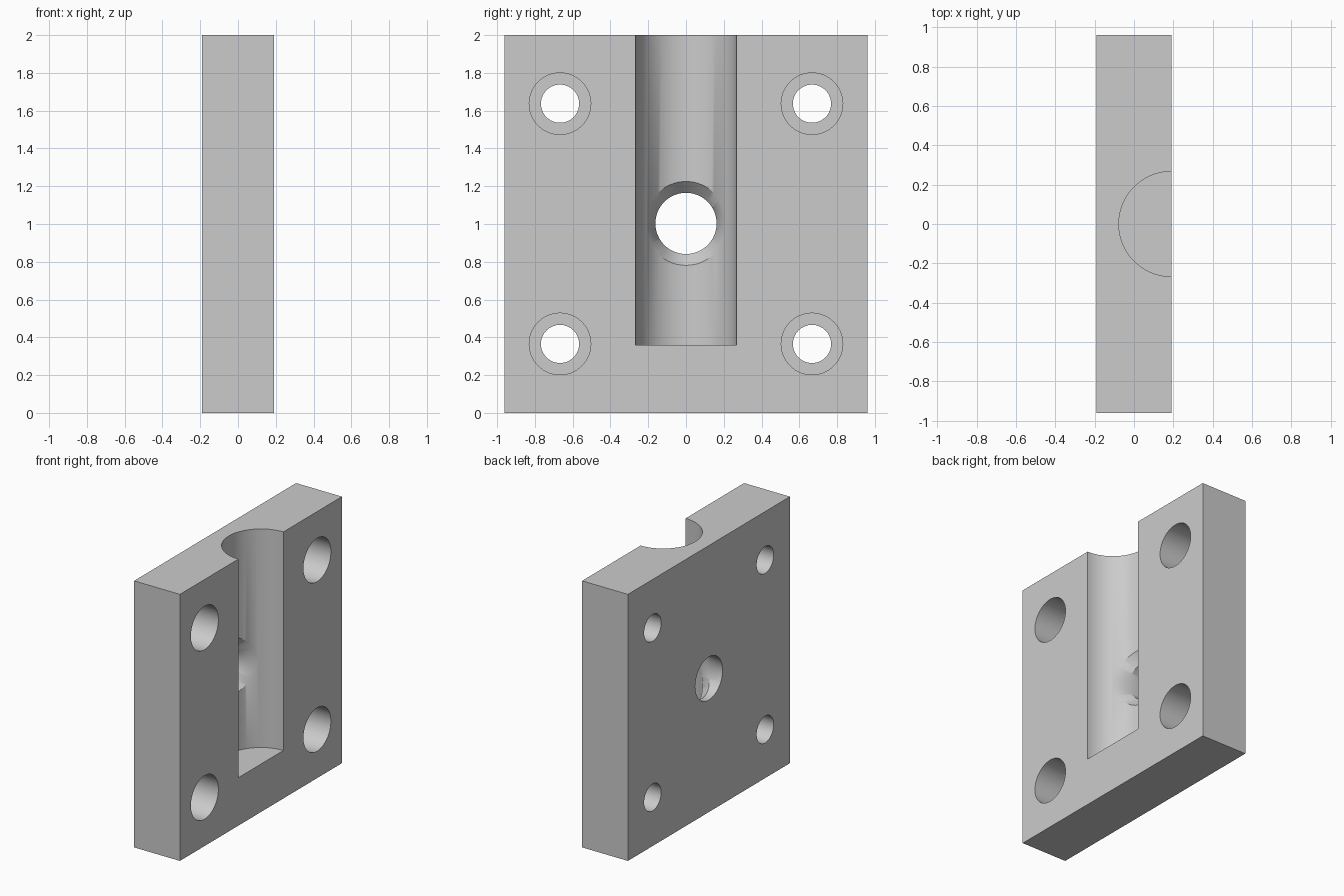
import bpy, bmesh
from math import sin, cos, asin, sqrt, tau

if "Cube" in bpy.data.objects:
    bpy.data.objects.remove(bpy.data.objects["Cube"])

HALF_X, HALF_Y, HEIGHT = 0.19, 0.96, 2.0
GROOVE_R, GROOVE_FLOOR = 0.267, 0.36
HOLE_R, HOLE_Z, CHAMFER = 0.162, 1.003, 0.06
SIDES = 64

grey = bpy.data.materials.new("plain grey")
grey.use_nodes = True
grey.diffuse_color = (0.6, 0.6, 0.6, 1)
grey.node_tree.nodes["Principled BSDF"].inputs["Base Color"].default_value = grey.diffuse_color


def make_object(name, bm):
    bmesh.ops.recalc_face_normals(bm, faces=bm.faces)
    mesh = bpy.data.meshes.new(name)
    bm.to_mesh(mesh)
    bm.free()
    mesh.materials.append(grey)
    obj = bpy.data.objects.new(name, mesh)
    bpy.context.collection.objects.link(obj)
    return obj


def loft(name, rings, tip=None):
    """Closed solid through rings of points; ends in a tip point or a flat cap."""
    bm = bmesh.new()
    loops = [[bm.verts.new(p) for p in ring] for ring in rings]
    for a, b in zip(loops, loops[1:]):
        for i in range(SIDES):
            j = (i + 1) % SIDES
            bm.faces.new((a[i], a[j], b[j], b[i]))
    bm.faces.new(loops[0])
    if tip:
        end = bm.verts.new(tip)
        for i in range(SIDES):
            bm.faces.new((loops[-1][i], loops[-1][(i + 1) % SIDES], end))
    else:
        bm.faces.new(loops[-1])
    return make_object(name, bm)


ANGLES = [tau * i / SIDES for i in range(SIDES)]


def circle(x, r, y, z):
    return [(x, y + r * cos(a), z + r * sin(a)) for a in ANGLES]


def cut(target, cutter):
    mod = target.modifiers.new(cutter.name, 'BOOLEAN')
    mod.operation = 'DIFFERENCE'
    mod.solver = 'EXACT'
    mod.object = cutter
    bpy.context.view_layer.objects.active = target
    bpy.ops.object.modifier_apply(modifier=mod.name)
    bpy.data.objects.remove(cutter)


# Plate
bm = bmesh.new()
bmesh.ops.create_cube(bm, size=2)
for v in bm.verts:
    v.co = (v.co.x * HALF_X, v.co.y * HALF_Y, (v.co.z + 1) * HEIGHT / 2)
plate = make_object("mounting_plate", bm)

# Half-round groove, open at the top
bm = bmesh.new()
bmesh.ops.create_cone(bm, cap_ends=True, segments=96, radius1=GROOVE_R,
                      radius2=GROOVE_R, depth=HEIGHT)
bmesh.ops.translate(bm, verts=bm.verts, vec=(HALF_X, 0, GROOVE_FLOOR + HEIGHT / 2))
cut(plate, make_object("groove_cutter", bm))

# Stepped bolt holes in the four corners
STEP_X = -0.04
for y in (-0.667, 0.667):
    for z in (0.365, 1.637):
        cut(plate, loft("bolt_hole_cutter", [
            circle(-0.3, 0.101, y, z), circle(STEP_X, 0.101, y, z),
            circle(STEP_X, 0.163, y, z), circle(0.3, 0.163, y, z)]))

# Centre hole, its edge chamfered where it meets the groove
inner, outer = [], []
for a in ANGLES:
    y = HOLE_R * cos(a)
    x = HALF_X - sqrt(GROOVE_R ** 2 - y ** 2)
    phi = asin(y / GROOVE_R) + CHAMFER * cos(a) / GROOVE_R
    p = (x - CHAMFER, y, HOLE_Z + HOLE_R * sin(a))
    q = (HALF_X - GROOVE_R * cos(phi), GROOVE_R * sin(phi),
         HOLE_Z + (HOLE_R + CHAMFER) * sin(a))
    inner.append(p)
    outer.append(tuple(s + (t - s) * 1.03 for s, t in zip(p, q)))
cut(plate, loft("centre_hole_cutter",
                [circle(-0.3, HOLE_R, 0, HOLE_Z), inner, outer],
                tip=(HALF_X, 0, HOLE_Z)))

# Smooth the round walls, keep the edges sharp
bpy.ops.object.select_all(action='DESELECT')
plate.select_set(True)
bpy.context.view_layer.objects.active = plate
bpy.ops.object.shade_smooth_by_angle(angle=0.52)
